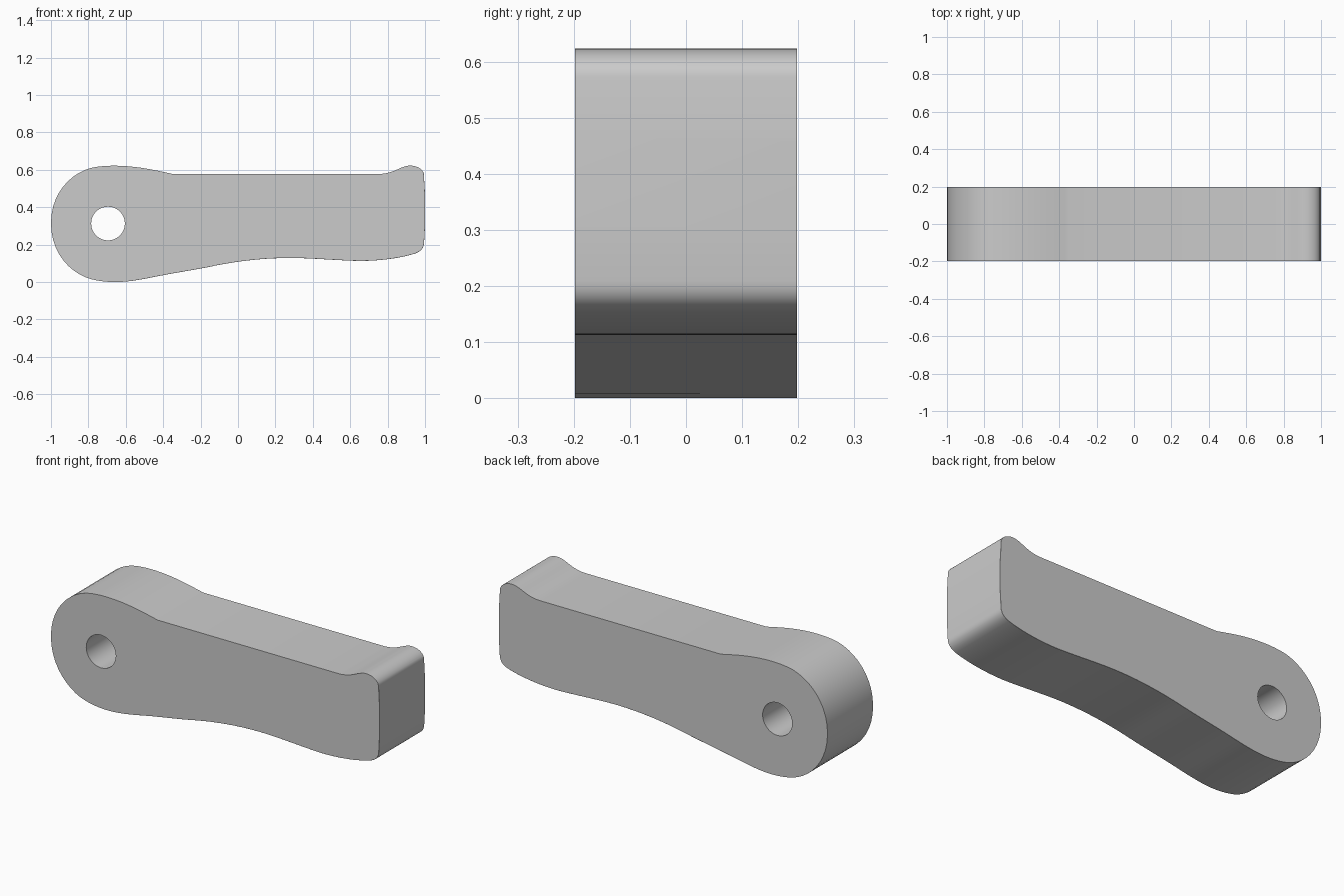
import bpy, bmesh, math
from mathutils import Vector, Matrix
from mathutils.geometry import interpolate_bezier

cube = bpy.data.objects.get("Cube")
if cube:
    bpy.data.objects.remove(cube, do_unlink=True)

HALF = 0.198          # half the width of the lever
HOLE = (-0.695, 0.313)  # pivot hole centre (x, z)

grey = bpy.data.materials.new("light grey")
grey.use_nodes = True
colour = (0.6, 0.6, 0.6, 1)
grey.diffuse_color = colour
grey.node_tree.nodes["Principled BSDF"].inputs["Base Color"].default_value = colour

# Side outline: point, incoming handle offset, outgoing handle offset (x, z)
OUTLINE = [
    ((-1.0, 0.315), (0, -0.165), (0, 0.165)),               # pivot end
    ((-0.79, 0.609), (-0.10, -0.028), (0.045, 0.011)),
    ((-0.645, 0.622), (-0.05, 0.001), (0.11, -0.002)),      # top of the boss
    ((-0.35, 0.578), (-0.08, 0.018), (0, 0)),
    ((0.75, 0.578), (0, 0), (0.085, 0.0)),                  # flat top
    ((0.92, 0.623), (-0.05, 0.0), (0.04, 0.0)),             # raised lip
    ((0.994, 0.572), (0, 0.028), (0, 0)),
    ((1.0, 0.467), (0, 0), (0, 0)),                         # flat end
    ((1.0, 0.3), (0, 0), (0, 0)),
    ((0.995, 0.21), (0, 0), (-0.002, -0.035)),
    ((0.945, 0.152), (0.025, 0.009), (-0.09, -0.028)),
    ((0.65, 0.113), (0.09, 0.0), (-0.11, 0.002)),
    ((0.28, 0.129), (0.11, 0.0), (-0.15, 0.0)),             # hollow underside
    ((-0.155, 0.081), (0.14, 0.030), (-0.09, -0.018)),
    ((-0.42, 0.033), (0.09, 0.018), (-0.08, -0.016)),
    ((-0.65, 0.0), (0.08, 0.002), (-0.05, 0.0)),
    ((-0.79, 0.017), (0.045, -0.012), (-0.10, 0.028)),
]


def sample(outline, steps=10):
    """Follow the bezier outline, keeping straight stretches as single edges."""
    pts = []
    for i, (a, _, out) in enumerate(outline):
        b, back, _ = outline[(i + 1) % len(outline)]
        a, b = Vector(a), Vector(b)
        straight = not any(out) and not any(back)
        n = 2 if straight else steps + 1
        pts += interpolate_bezier(a, a + Vector(out), b + Vector(back), b, n)[:-1]
    return pts


def add_object(name, bm):
    mesh = bpy.data.meshes.new(name)
    bm.to_mesh(mesh)
    bm.free()
    mesh.materials.append(grey)
    obj = bpy.data.objects.new(name, mesh)
    bpy.context.collection.objects.link(obj)
    return obj


# Lever body: outline extruded across its width
bm = bmesh.new()
face = bm.faces.new([bm.verts.new((p.x, -HALF, p.y)) for p in sample(OUTLINE)])
extruded = bmesh.ops.extrude_face_region(bm, geom=[face])["geom"]
bmesh.ops.translate(bm, vec=(0, 2 * HALF, 0),
                    verts=[v for v in extruded if isinstance(v, bmesh.types.BMVert)])
bmesh.ops.recalc_face_normals(bm, faces=bm.faces)


# Small chamfer along the underside and most of the end
def chamfered(edge):
    a, b = (v.co for v in edge.verts)
    mid = (a + b) / 2
    if abs(a.y - b.y) > 0.01:
        return False
    underside = -0.55 < mid.x and mid.z < 0.3
    upper_end = mid.x > 0.99 and mid.z > 0.467
    return underside or upper_end


bmesh.ops.bevel(bm, geom=[e for e in bm.edges if chamfered(e)], offset=0.006,
                segments=1, affect='EDGES', clamp_overlap=True)
lever = add_object("lever", bm)

# Pivot hole through the boss
bm = bmesh.new()
bmesh.ops.create_cone(bm, cap_ends=True, segments=48, radius1=0.09, radius2=0.09, depth=1,
                      matrix=Matrix.Translation((HOLE[0], 0, HOLE[1]))
                      @ Matrix.Rotation(math.pi / 2, 4, 'X'))
cutter = add_object("hole_cutter", bm)
cutter.hide_render = True

cut = lever.modifiers.new("pivot hole", 'BOOLEAN')
cut.operation = 'DIFFERENCE'
cut.solver = 'EXACT'
cut.object = cutter

bpy.ops.object.select_all(action='DESELECT')
lever.select_set(True)
bpy.context.view_layer.objects.active = lever
bpy.ops.object.modifier_apply(modifier=cut.name)
bpy.data.objects.remove(cutter, do_unlink=True)
bpy.ops.object.shade_smooth_by_angle(angle=math.radians(30))
